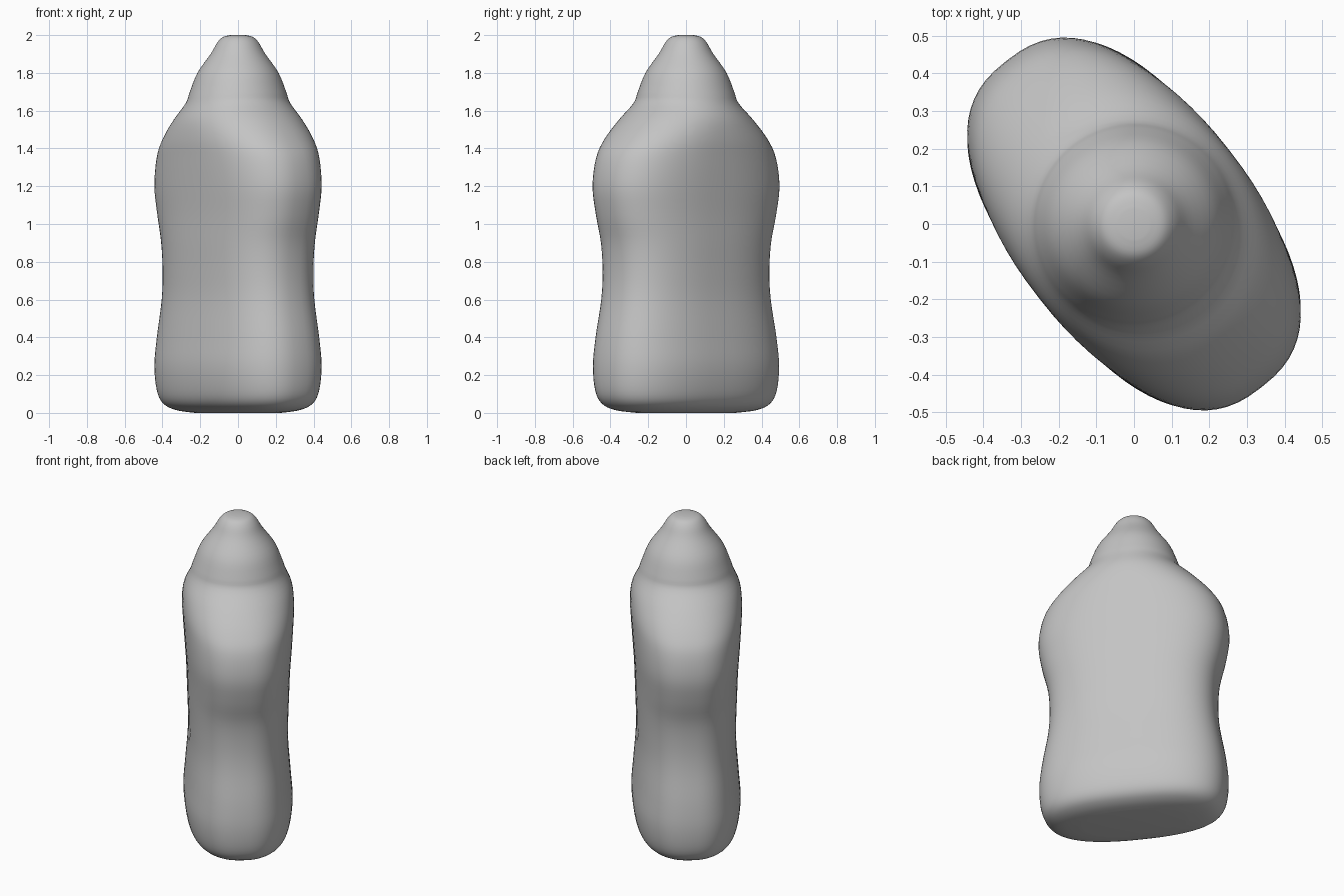
import bpy
import bmesh
from math import cos, sin, pi, radians
from mathutils import Vector

cube = bpy.data.objects.get("Cube")
if cube:
    bpy.data.objects.remove(cube, do_unlink=True)

SEGMENTS = 72
STEPS = 4
TURN = radians(-52)   # the bottle's long side is turned in plan

# Bottle profile: height, half length, half thickness, squareness of the section
profile = [Vector(row) for row in (
    (0.0, 0.30, 0.14, 2.4),
    (0.015, 0.43, 0.21, 2.4),
    (0.05, 0.50, 0.265, 2.5),
    (0.12, 0.535, 0.295, 2.5),
    (0.25, 0.545, 0.31, 2.5),
    (0.4, 0.53, 0.30, 2.5),
    (0.6, 0.495, 0.285, 2.5),
    (0.75, 0.485, 0.285, 2.5),
    (0.9, 0.495, 0.29, 2.5),
    (1.05, 0.53, 0.295, 2.5),
    (1.2, 0.55, 0.305, 2.5),
    (1.35, 0.525, 0.315, 2.4),
    (1.45, 0.465, 0.32, 2.3),
    (1.55, 0.375, 0.31, 2.1),
    (1.64, 0.28, 0.275, 2.0),
    (1.7, 0.255, 0.255, 2.0),
    (1.8, 0.215, 0.215, 2.0),
    (1.9, 0.145, 0.145, 2.0),
    (1.96, 0.11, 0.11, 2.0),
    (1.99, 0.08, 0.08, 2.0),
    (2.0, 0.04, 0.04, 2.0),
)]


def smooth_rows(rows):
    """Catmull-Rom interpolation between the profile rows."""
    result = []
    last = len(rows) - 1
    for i in range(last):
        p0, p1 = rows[max(i - 1, 0)], rows[i]
        p2, p3 = rows[i + 1], rows[min(i + 2, last)]
        for k in range(STEPS):
            t = k / STEPS
            result.append(0.5 * (2 * p1 + (p2 - p0) * t
                                 + (2 * p0 - 5 * p1 + 4 * p2 - p3) * t ** 2
                                 + (3 * p1 - p0 - 3 * p2 + p3) * t ** 3))
    result.append(rows[last])
    return result


def signed_power(value, power):
    return (1 if value >= 0 else -1) * abs(value) ** power


def section(bm, row):
    """One rounded oblong ring of the bottle."""
    z, length, thick, square = row
    ring = []
    for k in range(SEGMENTS):
        angle = 2 * pi * k / SEGMENTS
        u = length * signed_power(cos(angle), 2 / square)
        v = thick * signed_power(sin(angle), 2 / square)
        x = u * cos(TURN) - v * sin(TURN)
        y = u * sin(TURN) + v * cos(TURN)
        ring.append(bm.verts.new((x, y, min(max(z, 0), 2))))
    return ring


# Loft the rings into a closed body with shoulder and pointed cap
bm = bmesh.new()
rings = [section(bm, row) for row in smooth_rows(profile)]
for low, high in zip(rings, rings[1:]):
    for k in range(SEGMENTS):
        n = (k + 1) % SEGMENTS
        bm.faces.new((low[k], low[n], high[n], high[k]))
bm.faces.new(reversed(rings[0]))
bm.faces.new(rings[-1])
bmesh.ops.recalc_face_normals(bm, faces=bm.faces)
mesh = bpy.data.meshes.new("bottle_body")
bm.to_mesh(mesh)
bm.free()

bottle = bpy.data.objects.new("bottle_body", mesh)
bpy.context.collection.objects.link(bottle)

# Plain grey surface
grey = bpy.data.materials.new("plain_grey")
grey.use_nodes = True
colour = (0.55, 0.55, 0.55, 1)
grey.diffuse_color = colour
grey.node_tree.nodes["Principled BSDF"].inputs["Base Color"].default_value = colour
mesh.materials.append(grey)

bpy.ops.object.select_all(action="DESELECT")
bottle.select_set(True)
bpy.context.view_layer.objects.active = bottle
bpy.ops.object.shade_smooth_by_angle(angle=radians(50))
